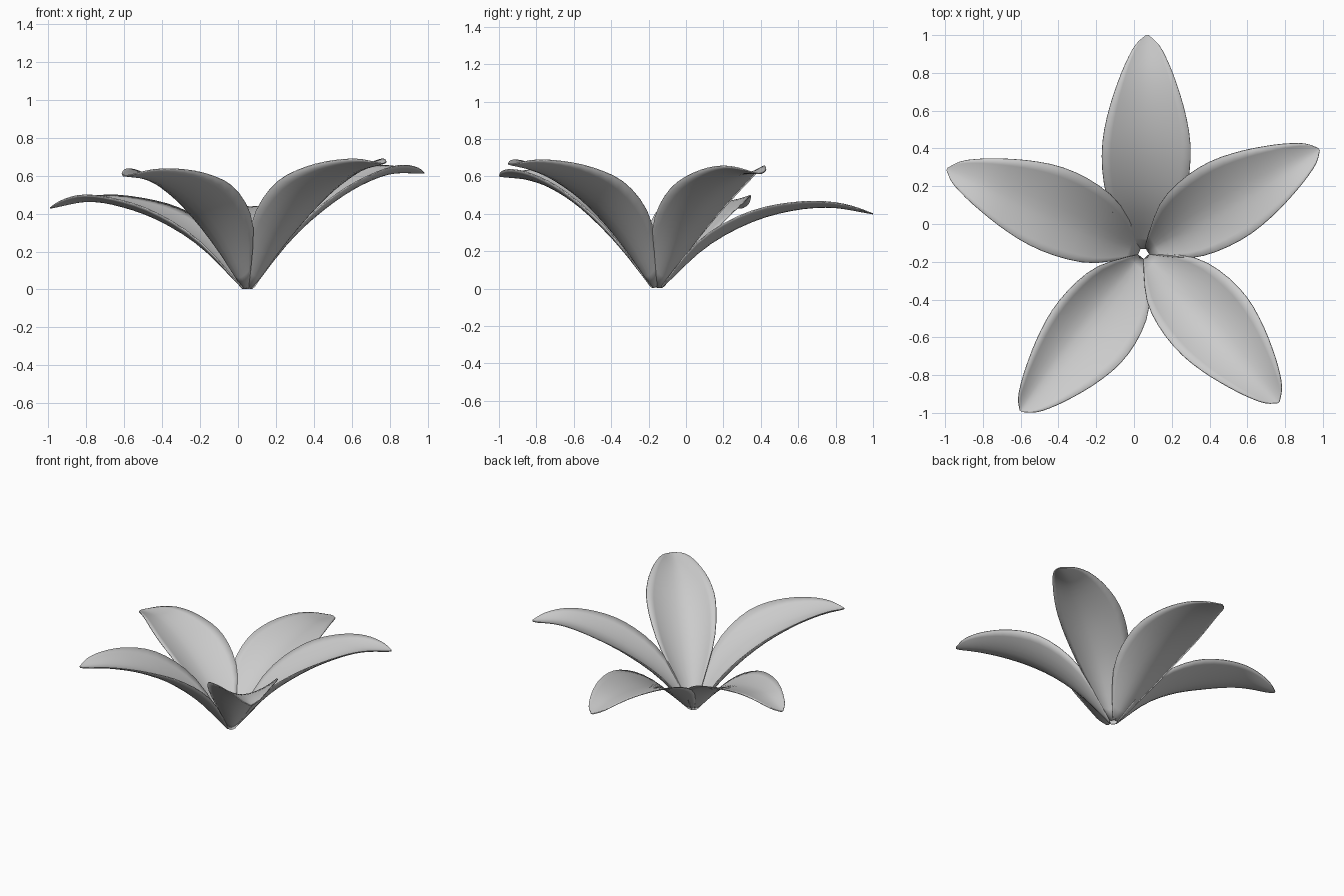
import bpy, bmesh, math
from mathutils import Vector

if "Cube" in bpy.data.objects:
    bpy.data.objects.remove(bpy.data.objects["Cube"])

CENTRE = Vector((0.05, -0.155))
ROWS, COLS = 22, 10

# shared half-width outline along a petal (position, half width)
WIDTH = [(0, .024), (.1, .118), (.2, .185), (.35, .223), (.5, .226),
         (.65, .195), (.8, .142), (.9, .095), (.96, .056), (1, .008)]
# relative edge lift along a petal
LIFT = [(0, .08), (.1, .75), (.2, 1), (.4, .95), (.6, .7), (.8, .45), (.92, .27), (1, 0)]


def curve(pts, t):
    """Smooth (cubic Hermite) interpolation through points."""
    n = len(pts)

    def slope(i):
        a, b = pts[max(i - 1, 0)], pts[min(i + 1, n - 1)]
        return (b[1] - a[1]) / (b[0] - a[0])
    i = 0
    while i < n - 2 and t > pts[i + 1][0]:
        i += 1
    (x0, y0), (x1, y1) = pts[i], pts[i + 1]
    h = x1 - x0
    s = (t - x0) / h
    return ((2*s**3 - 3*s**2 + 1) * y0 + (s**3 - 2*s**2 + s) * h * slope(i)
            + (3*s**2 - 2*s**3) * y1 + (s**3 - s**2) * h * slope(i + 1))


def petal(name, tip, left, right, cup, heights):
    """Cupped leaf surface from the flower centre to the tip."""
    axis = Vector(tip) - CENTRE
    u = axis.normalized()
    n = Vector((-u.y, u.x))
    start = CENTRE + u * 0.025
    span = axis.length - 0.025
    keel = [(i / 5, z) for i, z in enumerate(heights)]
    bm = bmesh.new()
    grid = []
    for i in range(ROWS + 1):
        t = math.sin(i / ROWS * math.pi / 2) ** 1.15
        w, lift, z = curve(WIDTH, t), curve(LIFT, t), curve(keel, t)
        row = []
        for j in range(COLS + 1):
            s = 2 * j / COLS - 1
            side = s * w * (left if s > 0 else right)
            p = start + u * (span * t) + n * side
            row.append(bm.verts.new((p.x, p.y, z + cup * lift * abs(s) ** 1.7)))
        grid.append(row)
    for a, b in zip(grid, grid[1:]):
        for j in range(COLS):
            bm.faces.new((a[j], b[j], b[j + 1], a[j + 1]))
    bmesh.ops.recalc_face_normals(bm, faces=bm.faces)
    if sum(f.normal.z for f in bm.faces) < 0:
        bmesh.ops.reverse_faces(bm, faces=bm.faces)
    mesh = bpy.data.meshes.new(name)
    bm.to_mesh(mesh)
    bm.free()
    for f in mesh.polygons:
        f.use_smooth = True
    ob = bpy.data.objects.new(name, mesh)
    bpy.context.collection.objects.link(ob)
    # paper-thin body
    solid = ob.modifiers.new("thickness", 'SOLIDIFY')
    solid.thickness = 0.006
    solid.offset = 0


# five petals, each with its own lean and cup
petal("back_petal", (.07, 1.0), 1.0, 1.05, .06, (.005, .215, .345, .415, .435, .40))
petal("right_petal", (.98, .395), 1.05, .88, .10, (.005, .25, .42, .54, .61, .615))
petal("left_petal", (-.99, .29), .87, 1.1, .07, (.005, .215, .35, .43, .465, .43))
petal("front_left_petal", (-.6, -.99), 1.15, .86, .125, (.005, .24, .41, .52, .58, .60))
petal("front_right_petal", (.765, -.945), 1.1, .92, .13, (.005, .25, .43, .55, .625, .665))
